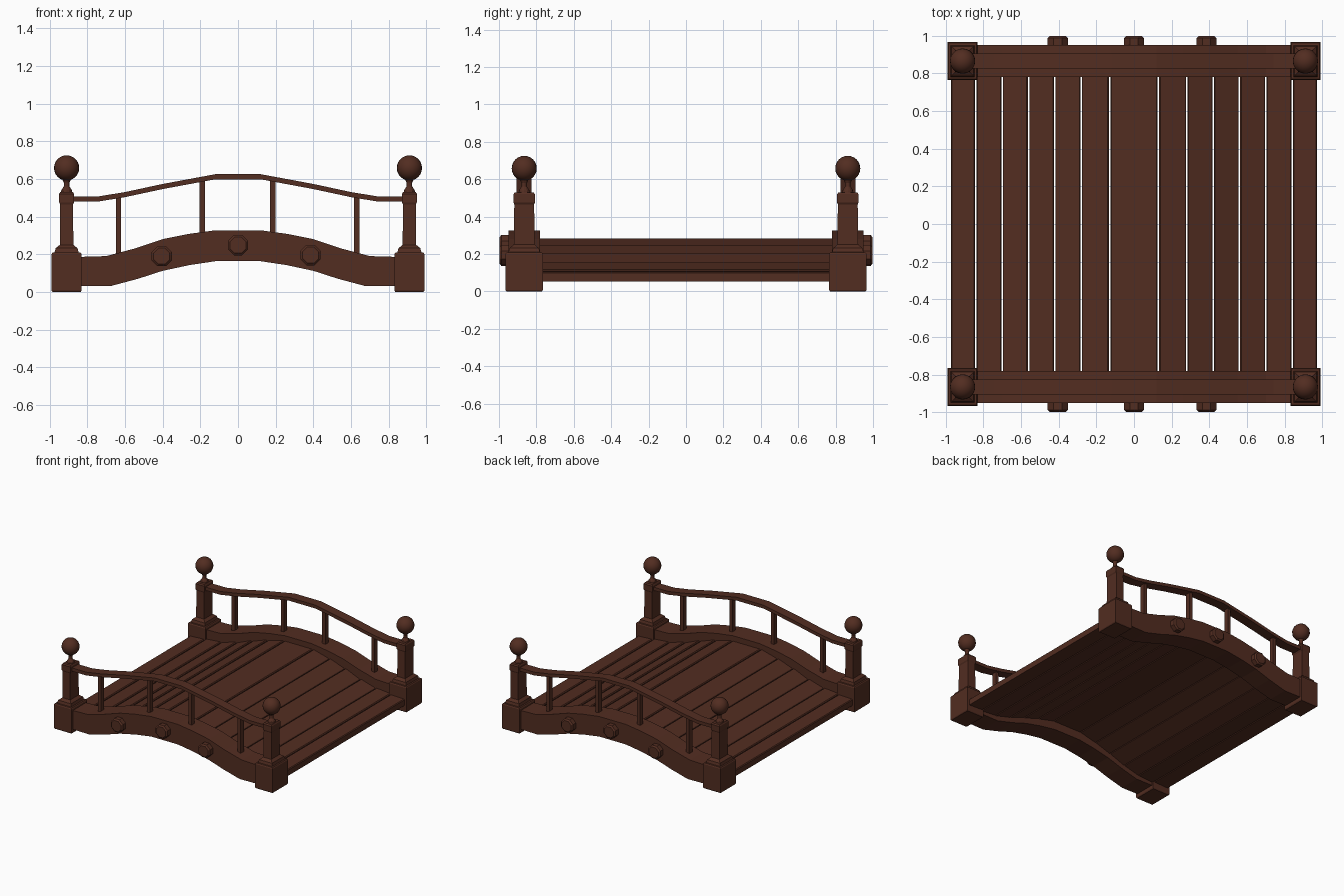
import bpy, bmesh, math
from mathutils import Matrix

if "Cube" in bpy.data.objects:
    bpy.data.objects.remove(bpy.data.objects["Cube"])

wood = bpy.data.materials.new("dark_wood")
wood.diffuse_color = (0.085, 0.026, 0.015, 1)
wood.use_nodes = True
wood.node_tree.nodes["Principled BSDF"].inputs["Base Color"].default_value = wood.diffuse_color


def finish(name, bm, smooth=False):
    bmesh.ops.recalc_face_normals(bm, faces=bm.faces)
    for f in bm.faces:
        f.smooth = smooth
    me = bpy.data.meshes.new(name)
    bm.to_mesh(me)
    bm.free()
    ob = bpy.data.objects.new(name, me)
    bpy.context.collection.objects.link(ob)
    me.materials.append(wood)
    return ob


def extrude_xz(name, pts, y0, y1):
    """Extrude a closed x-z outline along y."""
    bm = bmesh.new()
    a = [bm.verts.new((x, y0, z)) for x, z in pts]
    b = [bm.verts.new((x, y1, z)) for x, z in pts]
    n = len(pts)
    bm.faces.new(a)
    bm.faces.new(b[::-1])
    for i in range(n):
        j = (i + 1) % n
        bm.faces.new((a[i], b[i], b[j], a[j]))
    return finish(name, bm)


def loft(name, rings, smooth=False):
    """Skin a list of equal-length vertex rings and cap the ends."""
    bm = bmesh.new()
    vs = [[bm.verts.new(p) for p in r] for r in rings]
    n = len(vs[0])
    for a, b in zip(vs, vs[1:]):
        for i in range(n):
            j = (i + 1) % n
            bm.faces.new((a[i], a[j], b[j], b[i]))
    bm.faces.new(vs[0][::-1])
    bm.faces.new(vs[-1])
    return finish(name, bm, smooth)


def rect(cx, cy, hx, hy, z):
    return [(cx - hx, cy - hy, z), (cx + hx, cy - hy, z),
            (cx + hx, cy + hy, z), (cx - hx, cy + hy, z)]


def circle(cx, cy, r, z, n=12):
    return [(cx + r * math.cos(2 * math.pi * i / n),
             cy + r * math.sin(2 * math.pi * i / n), z) for i in range(n)]


def arch(half):
    """Mirror the left half of a curve across x = 0."""
    return half + [(-x, z) for x, z in reversed(half)]


def height(curve, x):
    x = -abs(x)
    for (x0, z0), (x1, z1) in zip(curve, curve[1:]):
        if x0 <= x <= x1:
            return z0 + (z1 - z0) * (x - x0) / (x1 - x0)
    return curve[-1][1]


beam_top = [(-.87, .185), (-.70, .19), (-.55, .23), (-.40, .28), (-.26, .308), (-.12, .327)]
beam_low = [(-.87, .033), (-.68, .03), (-.53, .07), (-.40, .112), (-.26, .142), (-.12, .163)]
rail_top = [(-.90, .507), (-.74, .507), (-.60, .53), (-.40, .573), (-.26, .599), (-.12, .625)]
deck_top = [(-.975, .105), (-.84, .11), (-.70, .12), (-.56, .155),
            (-.42, .205), (-.28, .248), (-.13, .283)]

# post outline: half width x, half width y, height
post_rings = [(.075, .095, 0), (.08, .10, .008), (.08, .10, .2), (.075, .095, .208),
              (.064, .084, .21), (.058, .078, .232), (.036, .056, .25), (.034, .053, .465),
              (.04, .057, .475), (.04, .057, .52), (.034, .05, .53)]
finial_rings = [(.03, .528), (.028, .54), (.015, .56), (.015, .58), (.024, .6), (.024, .61)]

for side, s in (("front", -1), ("back", 1)):
    cy = s * .865
    # side beam and handrail
    extrude_xz(side + "_beam", arch(beam_top) + arch(beam_low)[::-1], s * .78, s * .95)
    low = [(x, z - .027) for x, z in rail_top]
    extrude_xz(side + "_handrail", arch(rail_top) + arch(low)[::-1], cy - .04, cy + .04)
    # balusters
    for x in (-.635, -.19, .185, .63):
        loft(side + "_baluster", [rect(x, cy, .014, .02, height(beam_top, x) - .03),
                                  rect(x, cy, .014, .02, height(rail_top, x) - .013)])
    # corner posts with ball finials
    for x in (-.91, .91):
        loft(side + "_post", [rect(x, cy, *r) for r in post_rings])
        loft(side + "_finial_neck", [circle(x, cy, *r) for r in finial_rings])
        bm = bmesh.new()
        bmesh.ops.create_uvsphere(bm, u_segments=20, v_segments=12, radius=.067,
                                  matrix=Matrix.Translation((x, cy, .658)))
        finish(side + "_finial_ball", bm, True)
    # chamfered octagonal pegs
    for x, z in ((-.405, .19), (0, .248), (.385, .195)):
        peg = loft(side + "_peg", [circle(0, 0, r, h, 8) for r, h in
                                   ((.058, 0), (.058, .055), (.046, .065))])
        peg.matrix_world = (Matrix.Translation((x, s * .932, z))
                            @ Matrix.Rotation(-s * math.pi / 2, 4, 'X')
                            @ Matrix.Rotation(math.pi / 8, 4, 'Z'))

# deck planks following the arch
edges = [-.975, -.84, -.70, -.56, -.42, -.28, -.13, .13, .28, .42, .56, .70, .84, .975]
for a, b in zip(edges, edges[1:]):
    za, zb = height(deck_top, a), height(deck_top, b)
    a, b = a + .004, b - .004
    t = .052
    extrude_xz("deck_plank", [(a, za - .006), (a + .006, za), (b - .006, zb), (b, zb - .006),
                              (b, zb - t), (a, za - t)], -.785, .785)
